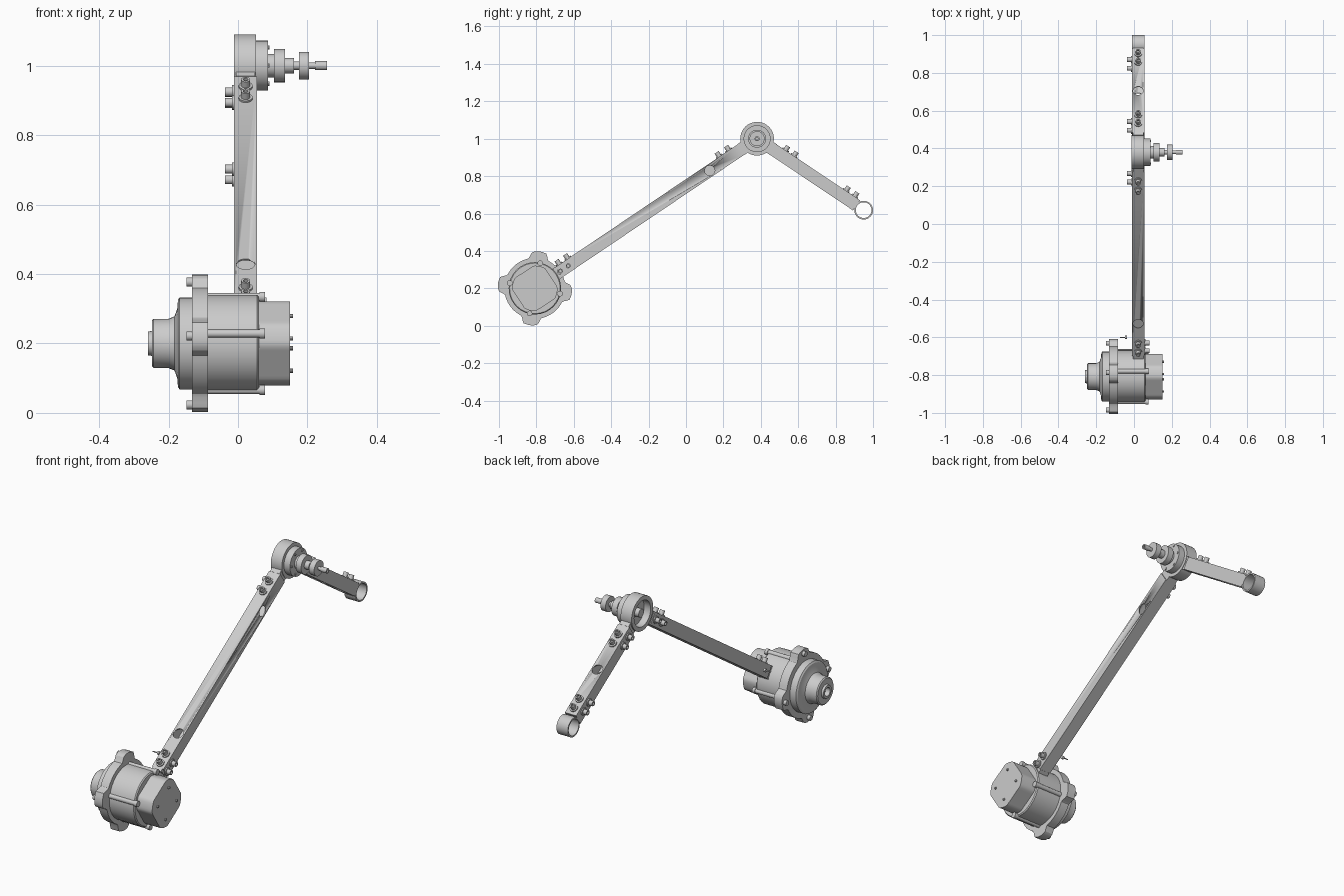
import bpy, bmesh
from math import radians as rad, cos, sin, pi, hypot, atan2, degrees
from mathutils import Matrix, Vector

if "Cube" in bpy.data.objects:
    bpy.data.objects.remove(bpy.data.objects["Cube"])

# Local frame used everywhere: x along the arm, y up from it, z = world x
AXES = Matrix(((0, 0, 1, 0), (1, 0, 0, 0), (0, 1, 0, 0), (0, 0, 0, 1)))
MOTOR, ELBOW, WRIST = (-0.808, 0.2), (0.38, 1.0), (0.95, 0.618)
XC = 0.022  # arm mid-plane


def frame(p, angle=0.0, x=0.0):
    return Matrix.Translation((x, p[0], p[1])) @ Matrix.Rotation(angle, 4, 'X') @ AXES


def at(x, y, z):
    return Matrix.Translation((x, y, z))


def turn(deg, axis):
    return Matrix.Rotation(rad(deg), 4, axis)


def finish(name, bm, m):
    bmesh.ops.remove_doubles(bm, verts=bm.verts, dist=1e-6)
    bmesh.ops.recalc_face_normals(bm, faces=bm.faces)
    me = bpy.data.meshes.new(name)
    bm.to_mesh(me)
    bm.free()
    ob = bpy.data.objects.new(name, me)
    ob.matrix_world = m
    bpy.context.collection.objects.link(ob)
    bpy.ops.object.select_all(action='DESELECT')
    ob.select_set(True)
    bpy.context.view_layer.objects.active = ob
    bpy.ops.object.shade_smooth_by_angle(angle=rad(25))
    return ob


def lathe(name, prof, m, n=32, closed=False):
    """Turn (radius, height) points round local z."""
    bm = bmesh.new()
    pts = prof + [prof[0]] if closed else prof
    vs = [bm.verts.new((r, 0, h)) for r, h in pts]
    es = [bm.edges.new(p) for p in zip(vs, vs[1:])]
    bmesh.ops.spin(bm, geom=vs + es, cent=(0, 0, 0), axis=(0, 0, 1),
                   angle=2 * pi, steps=n, use_merge=False)
    return finish(name, bm, m)


def rod(name, r, h0, h1, m, n=16):
    return lathe(name, [(0, h0), (r, h0), (r, h1), (0, h1)], m, n)


def prism(name, outline, h0, h1, m):
    bm = bmesh.new()
    f = bm.faces.new([bm.verts.new((x, y, h0)) for x, y in outline])
    up = bmesh.ops.extrude_face_region(bm, geom=[f])
    bmesh.ops.translate(bm, vec=(0, 0, h1 - h0),
                        verts=[v for v in up['geom'] if isinstance(v, bmesh.types.BMVert)])
    return finish(name, bm, m)


def polar(fn, n):
    return [(fn(2 * pi * i / n) * cos(2 * pi * i / n),
             fn(2 * pi * i / n) * sin(2 * pi * i / n)) for i in range(n)]


def bolt(name, m):
    lathe(name, [(0, 0), (.02, 0), (.02, .006), (.013, .006), (.013, .027),
                 (.007, .027), (.007, .017), (0, .017)], m, 16)


def tube(name, d0, d1, m):
    """Open square tube along local x."""
    ro, ri = .033 * 2 ** .5, .028 * 2 ** .5
    return lathe(name, [(ro, 0), (ro, d1 - d0), (ri, d1 - d0), (ri, 0)],
                 m @ at(d0, 0, 0) @ turn(90, 'Y') @ turn(45, 'Z'), 4, True)


def drill(ob, m, h0, h1):
    cut = rod("hole_cutter", .027, h0, h1, m, 24)
    cut.hide_render = True
    mod = ob.modifiers.new("hole", 'BOOLEAN')
    mod.object, mod.solver = cut, 'EXACT'
    bpy.context.view_layer.objects.active = ob
    bpy.ops.object.modifier_apply(modifier=mod.name)
    bpy.data.objects.remove(cut)


def neck(name, d0, d1, d2, m):
    """Bracket tongue: wide by the joint, narrow inside the tube."""
    h, s = .034, .0275
    prism(name, [(d0, -h), (d1, -h), (d1, -s), (d2, -s),
                 (d2, s), (d1, s), (d1, h), (d0, h)], -s, s, m)


def bolts(label, m, top, side, side_sign):
    for d in top:
        bolt(label + "_top_bolt", m @ at(d, .033, 0) @ turn(-90, 'X'))
    for d in side:
        bolt(label + "_side_bolt", m @ at(d, 0, side_sign * .033)
             @ turn(0 if side_sign > 0 else 180, 'X'))


# Upper arm with brackets and bolts
dy, dz = ELBOW[0] - MOTOR[0], ELBOW[1] - MOTOR[1]
L, a = hypot(dy, dz), atan2(dz, dy)
U = frame(MOTOR, a, XC)
up_arm = tube("upper_arm", .155, L - .105, U)
drill(up_arm, U @ at(.36, 0, 0) @ turn(-90, 'X'), 0, .06)
drill(up_arm, U @ at(L - .305, 0, 0), 0, .06)
neck("motor_bracket", .12, .155, .26, U)
UE = frame(ELBOW, a, XC) @ turn(180, 'Z')
neck("elbow_lower_bracket", .075, .105, .25, UE)
bolts("upper_arm_base", U, (.18, .235), (.165, .215), 1)
bolts("upper_arm_end", U, (L - .16, L - .22), (L - .135, L - .19), -1)

# Forearm with brackets, bolts and end ring
dy, dz = WRIST[0] - ELBOW[0], WRIST[1] - ELBOW[1]
F_len, fa = hypot(dy, dz), atan2(dz, dy)
F = frame(ELBOW, fa, XC)
forearm = tube("forearm", .105, .64, F)
drill(forearm, F @ at(.37, 0, 0) @ turn(-90, 'X'), -.06, .06)
neck("elbow_upper_bracket", .075, .105, .25, F)
neck("wrist_bracket", -(F_len - .047), -.64, -.52, F @ turn(180, 'Z'))
bolts("forearm_base", F, (.16, .215), (.14, .195), -1)
bolts("forearm_end", F, (.55, .605), (.535, .59), -1)
lathe("wrist_ring", [(.05, -.033), (.05, .033), (.042, .033), (.042, -.033)],
      frame(WRIST, 0, XC), 40, True)

# Elbow cup and stepped shaft
E = frame(ELBOW)
lathe("elbow_housing", [(0, .025), (.068, .025), (.068, -.012), (.09, -.012),
                        (.09, .052), (.072, .052), (.072, .087), (0, .087)], E, 40)
rod("elbow_inner_boss", .022, -.005, .03, E, 24)
lathe("elbow_shaft", [(0, .08), (.034, .08), (.034, .104), (.048, .104), (.048, .135),
                      (.022, .135), (.022, .161), (.012, .161), (.012, .175), (.04, .175),
                      (.04, .205), (.009, .205), (.009, .222), (.013, .222), (.013, .257),
                      (.006, .257), (.006, .235), (0, .235)], E, 32)
for k in range(6):
    rod("elbow_screw", .006, .08, .091, E @ turn(60 * k, 'Z') @ at(.06, 0, 0), 10)

# Motor: front boss, lobed flange, body and end cap
M = frame(MOTOR)
lathe("motor_boss", [(0, -.235), (.02, -.235), (.022, -.259), (.034, -.259), (.036, -.248),
                     (.066, -.248), (.071, -.243), (.071, -.2), (.078, -.183), (.1, -.175),
                     (.125, -.173), (.133, -.168), (.133, -.13), (0, -.13)], M, 32)


def lobe(t):
    q = (degrees(t) - 83 + 45) % 90 - 45
    k = min(max((20 - abs(q)) / 11, 0), 1)
    return .163 + .036 * k * k * (3 - 2 * k) - .004 * (q / 10) ** 2 * (k > 0.9)


prism("motor_flange", polar(lobe, 120), -.133, -.086, M)
lathe("motor_body", [(0, -.09), (.14, -.09), (.14, .055), (.135, .06), (0, .06)], M, 32)


def cap(t):
    q = (degrees(t) - 33 + 45) % 90 - 45
    return min(.105 / cos(rad(q)), .121)


prism("motor_end_cap", polar(cap, 72), .05, .15, M)

# Motor screws: flange bolts, long through-bolts and cap screws
for k in range(4):
    T = M @ turn(83 + 90 * k, 'Z') @ at(.178, 0, 0)
    rod("flange_bolt", .013, -.149, -.13, T)
    T = M @ turn(78 + 90 * k, 'Z') @ at(.137, 0, 0)
    rod("through_bolt", .012, -.09, .064, T)
    rod("through_bolt_head", .015, .062, .078, T)
    rod("cap_screw", .006, .148, .158, M @ turn(80 + 90 * k, 'Z') @ at(.08, 0, 0), 10)

# Small loose screw beside the arm base
S = frame((-.6, .335))
lathe("loose_screw", [(0, -.075), (.003, -.075), (.003, -.047), (.009, -.047),
                      (.009, -.036), (0, -.036)], S, 12)
